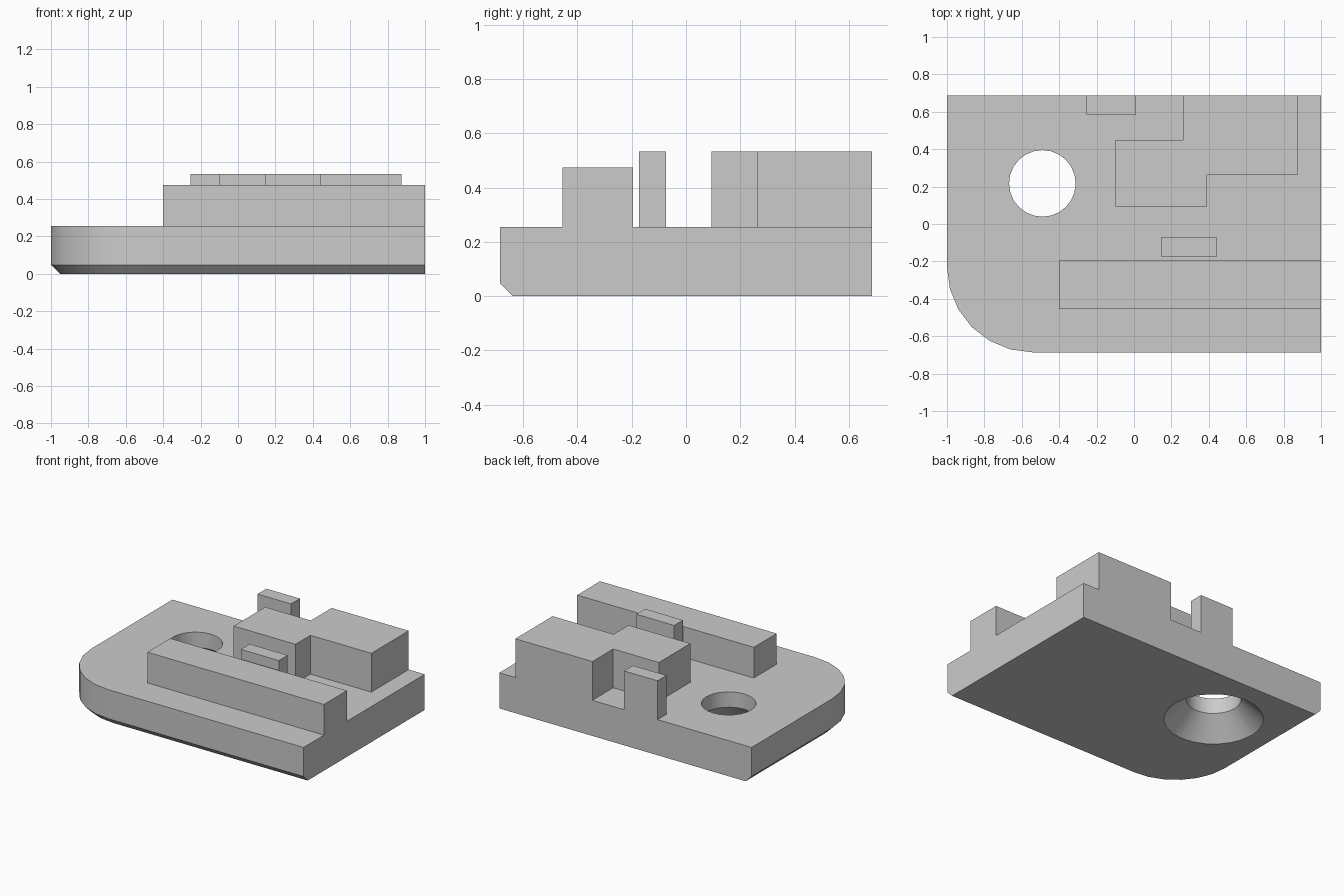
import bpy, bmesh, math

cube = bpy.data.objects.get("Cube")
if cube:
    bpy.data.objects.remove(cube, do_unlink=True)

grey = bpy.data.materials.new("plain grey")
grey.use_nodes = True
grey.diffuse_color = (0.6, 0.6, 0.6, 1)
grey.node_tree.nodes["Principled BSDF"].inputs["Base Color"].default_value = (0.6, 0.6, 0.6, 1)

X, Y, TOP = 1.0, 0.686, 0.255        # half width, half depth, plate height
CORNER, CHAMFER = 0.457, 0.047


def loft(name, rings):
    """Stack closed outlines of equal length into a capped solid."""
    bm = bmesh.new()
    loops = [[bm.verts.new(p) for p in ring] for ring in rings]
    n = len(loops[0])
    for low, high in zip(loops, loops[1:]):
        for i in range(n):
            j = (i + 1) % n
            quad = list(dict.fromkeys((low[i], low[j], high[j], high[i])))
            bm.faces.new(quad)
    bm.faces.new(loops[0][::-1])
    bm.faces.new(loops[-1])
    bmesh.ops.recalc_face_normals(bm, faces=bm.faces[:])
    mesh = bpy.data.meshes.new(name)
    bm.to_mesh(mesh)
    bm.free()
    mesh.materials.append(grey)
    obj = bpy.data.objects.new(name, mesh)
    bpy.context.collection.objects.link(obj)
    return obj


def prism(name, outline, z0, z1):
    return loft(name, [[(x, y, z) for x, y in outline] for z in (z0, z1)])


def box(name, x0, x1, y0, y1, z1):
    return prism(name, [(x0, y0), (x1, y0), (x1, y1), (x0, y1)], TOP, z1)


def plate_ring(z, inset):
    """Plate outline, inset only along the front, rounded corner and -x side."""
    r = CORNER - inset
    arc = [math.pi + math.pi / 2 * i / 6 for i in range(7)]
    pts = [(-X + CORNER + r * math.cos(a), -Y + CORNER + r * math.sin(a)) for a in arc]
    pts += [(X, -Y + inset), (X, Y), (-X + inset, Y)]
    return [(x, y, z) for x, y in pts]


def circle(r, z, n=24):
    return [(-0.49 + r * math.cos(math.tau * i / n),
             0.217 + r * math.sin(math.tau * i / n), z) for i in range(n)]


# Base plate with chamfered lower edge and countersunk hole
plate = loft("base_plate", [plate_ring(0, CHAMFER), plate_ring(CHAMFER, 0), plate_ring(TOP, 0)])
HOLE, SINK = 0.178, 0.145
cutter = loft("hole_cutter", [circle(HOLE + SINK + 0.05, -0.05), circle(HOLE, SINK), circle(HOLE, 0.4)])
cutter.hide_render = True
cut = plate.modifiers.new("hole", 'BOOLEAN')
cut.operation, cut.object, cut.solver = 'DIFFERENCE', cutter, 'EXACT'
bpy.ops.object.select_all(action='DESELECT')
bpy.context.view_layer.objects.active = plate
plate.select_set(True)
bpy.ops.object.modifier_apply(modifier="hole")
bpy.data.objects.remove(cutter, do_unlink=True)
bpy.ops.object.shade_smooth_by_angle(angle=math.radians(30))

# Raised blocks
box("front_rail", -0.4, X, -0.455, -0.196, 0.475)
box("middle_tab", 0.145, 0.445, -0.173, -0.073, 0.533)
box("back_tab", -0.255, 0.01, 0.585, Y, 0.533)
prism("stepped_block", [(-0.1, 0.094), (0.39, 0.094), (0.39, 0.263), (0.873, 0.263),
                        (0.873, Y), (0.262, Y), (0.262, 0.45), (-0.1, 0.45)], TOP, 0.533)
